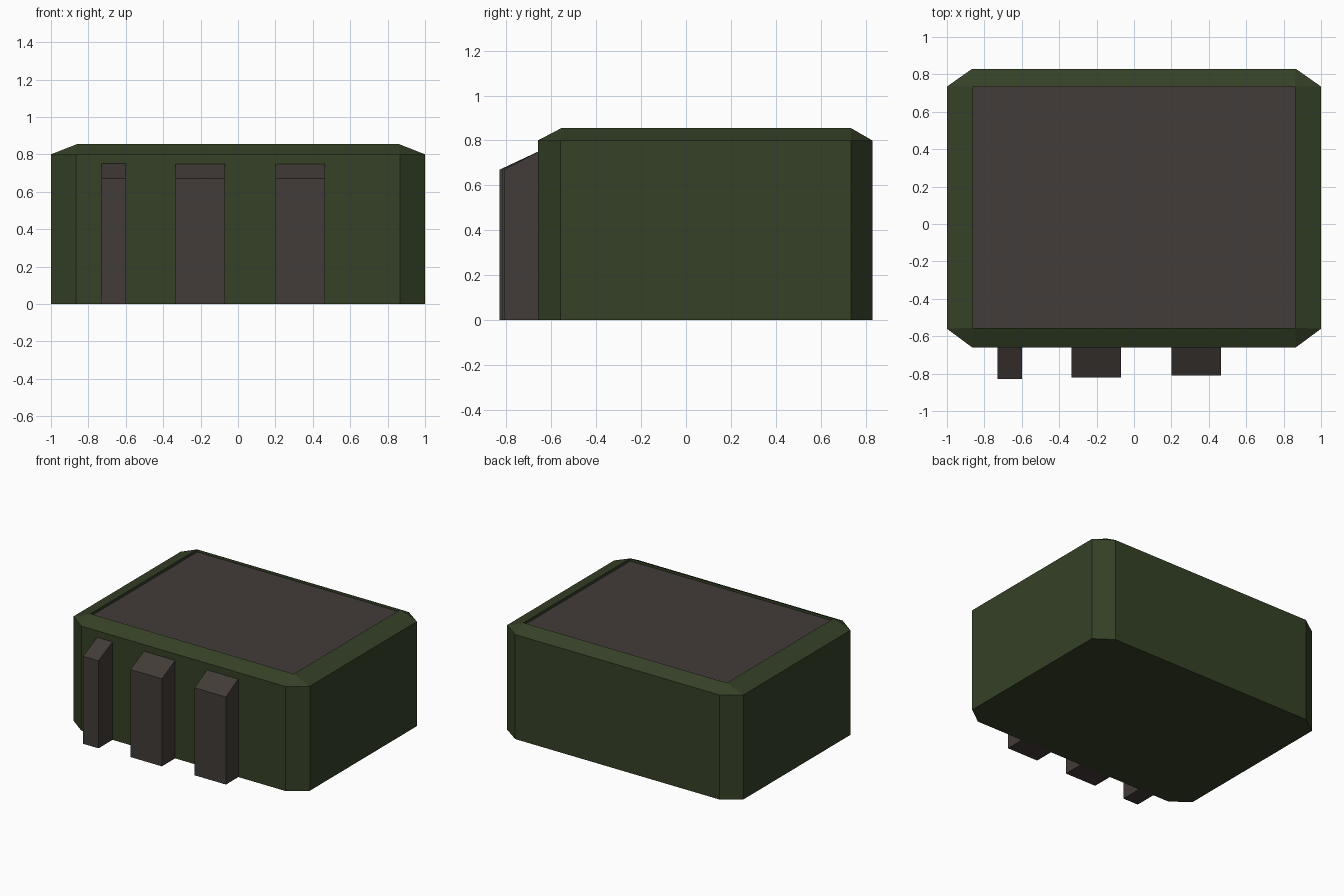
import bpy, bmesh

if "Cube" in bpy.data.objects:
    bpy.data.objects.remove(bpy.data.objects["Cube"])


def material(name, color):
    m = bpy.data.materials.new(name)
    m.diffuse_color = (*color, 1)
    m.use_nodes = True
    m.node_tree.nodes["Principled BSDF"].inputs["Base Color"].default_value = m.diffuse_color
    return m


GREEN = material("dark_green", (0.035, 0.052, 0.02))
BROWN = material("dark_brown", (0.055, 0.045, 0.04))


def finish(bm, name, mat):
    bmesh.ops.recalc_face_normals(bm, faces=bm.faces)
    me = bpy.data.meshes.new(name)
    bm.to_mesh(me)
    bm.free()
    ob = bpy.data.objects.new(name, me)
    bpy.context.collection.objects.link(ob)
    me.materials.append(mat)
    return ob


# plan outline of the body: rectangle with cut corners, and the top rectangle
OUT = [(-0.865, -0.66), (0.865, -0.66), (1, -0.56), (1, 0.735),
       (0.865, 0.83), (-0.865, 0.83), (-1, 0.735), (-1, -0.56)]
RECT = [(-0.86, -0.555), (0.86, -0.555), (0.86, 0.735), (-0.86, 0.735)]
RIM_Z, TOP_Z, PANEL_Z = 0.80, 0.855, 0.835

# body: walls, sloped rim and floor
bm = bmesh.new()


def ring(pts, z):
    return [bm.verts.new((x, y, z)) for x, y in pts]


low, high = ring(OUT, 0), ring(OUT, RIM_Z)
top, inner = ring(RECT, TOP_Z), ring(RECT, PANEL_Z)
bm.faces.new(low)
for i in range(8):
    j = (i + 1) % 8
    bm.faces.new((low[i], low[j], high[j], high[i]))
for k in range(4):
    n = (k + 1) % 4
    a, b, c = high[2 * k], high[2 * k + 1], high[(2 * k + 2) % 8]
    bm.faces.new((a, b, top[n], top[k]))
    bm.faces.new((b, c, top[n]))
    bm.faces.new((top[k], top[n], inner[n], inner[k]))
finish(bm, "body", GREEN)

# top panel, set slightly below the rim
bm = bmesh.new()
bm.faces.new(ring(RECT, PANEL_Z))
panel = finish(bm, "top_panel", BROWN)

# front buttresses with sloped tops: x start, x end, front y
for i, (x0, x1, y) in enumerate([(-0.73, -0.60, -0.83),
                                 (-0.335, -0.07, -0.82),
                                 (0.20, 0.465, -0.81)]):
    bm = bmesh.new()
    side = [bm.verts.new((x0, *p)) for p in
            [(y, 0), (-0.655, 0), (-0.655, 0.752), (y, 0.67)]]
    f = bm.faces.new(side)
    r = bmesh.ops.extrude_face_region(bm, geom=[f])
    moved = [v for v in r["geom"] if isinstance(v, bmesh.types.BMVert)]
    bmesh.ops.translate(bm, verts=moved, vec=(x1 - x0, 0, 0))
    finish(bm, f"front_buttress_{i + 1}", BROWN)
